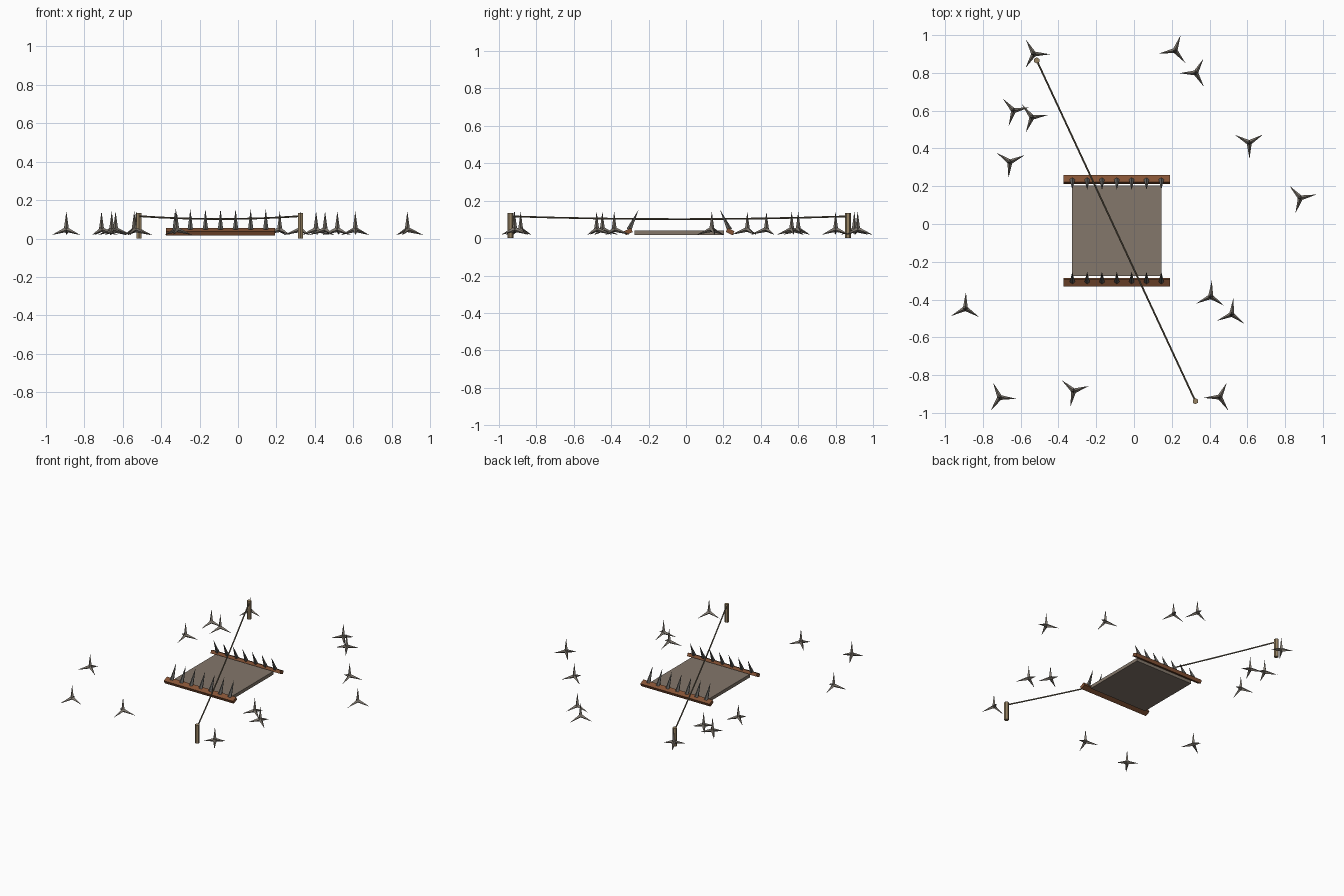
import bpy, bmesh, math
from mathutils import Vector, Matrix

if "Cube" in bpy.data.objects:
    bpy.data.objects.remove(bpy.data.objects["Cube"])


def mat(name, rgb):
    m = bpy.data.materials.new(name)
    m.diffuse_color = (*[(c / 255) ** 2.2 for c in rgb], 1)
    m.use_nodes = True
    m.node_tree.nodes["Principled BSDF"].inputs["Base Color"].default_value = m.diffuse_color
    return m


IRON = mat("dull iron", (126, 119, 110))
DARK_IRON = mat("dark iron", (96, 95, 92))
WOOD = mat("brown wood", (132, 84, 56))
STAKE = mat("stake wood", (150, 130, 100))
PLATE = mat("earth plate", (130, 118, 106))
WIRE = mat("trip wire", (112, 103, 86))


def finish(name, bm, material):
    me = bpy.data.meshes.new(name)
    bm.to_mesh(me)
    bm.free()
    me.materials.append(material)
    ob = bpy.data.objects.new(name, me)
    bpy.context.collection.objects.link(ob)
    return ob


def cone(bm, a, b, r1, r2, sides):
    """Tapered prism from point a to point b."""
    a, b = Vector(a), Vector(b)
    d = b - a
    rot = d.to_track_quat('Z', 'Y').to_matrix().to_4x4()
    bmesh.ops.create_cone(bm, cap_ends=True, segments=sides, radius1=r1, radius2=r2,
                          depth=d.length, matrix=Matrix.Translation((a + b) / 2) @ rot)


def box(bm, centre, size, tilt=0):
    bmesh.ops.create_cube(bm, size=1, matrix=Matrix.Translation(centre)
                          @ Matrix.Rotation(tilt, 4, 'X') @ Matrix.Diagonal((*size, 1)))


# Caltrops: x, y, turn in degrees
CALTROPS = [(-.53, .90, -1), (-.637, .60, 12), (-.54, .565, 8), (-.657, .328, 25),
            (.217, .918, 70), (.326, .80, 61), (.61, .43, 31), (.881, .138, 12),
            (-.893, -.447, 88), (.406, -.384, 86), (.517, -.478, 84),
            (-.71, -.918, -5), (-.319, -.884, 18), (.453, -.916, 63)]
for i, (x, y, turn) in enumerate(CALTROPS):
    bm = bmesh.new()
    c = Vector((x, y, .047))
    cone(bm, c, c + Vector((0, 0, .095)), .0135, 0, 4)
    for k in range(3):
        a = math.radians(turn + 120 * k)
        cone(bm, c, c + Vector((.086 * math.cos(a), .086 * math.sin(a), -.029)), .0135, 0, 4)
    finish(f"caltrop_{i + 1}", bm, IRON)

# Pit plate
CX, CY = -.091, -.036
bm = bmesh.new()
box(bm, (CX, CY, .029), (.472, .48, .024))
finish("pit_plate", bm, PLATE)

# Jaws: leaning rails with a row of spikes each
TILT = math.radians(25)
for name, s in (("front", -1), ("back", 1)):
    base = Vector((CX, CY + s * .272, .035))
    up = Vector((0, -s * math.sin(TILT), math.cos(TILT)))
    bm = bmesh.new()
    box(bm, base, (.565, .04, .024), -s * TILT)
    finish(f"{name}_jaw_rail", bm, WOOD)
    bm = bmesh.new()
    for k in range(-3, 4):
        p = base + Vector((k * .0785, 0, 0))
        cone(bm, p + up * .01, p + up * .13, .015, 0, 5)
    finish(f"{name}_jaw_spikes", bm, DARK_IRON)

# Stakes with the sagging trip wire
A, B = Vector((-.515, .866, 0)), Vector((.325, -.938, 0))
for name, p in (("back", A), ("front", B)):
    bm = bmesh.new()
    cone(bm, p, p + Vector((0, 0, .134)), .016, .016, 6)
    finish(f"{name}_stake", bm, STAKE)
N = 8
pts = [A.lerp(B, i / N) + Vector((0, 0, .116 - .06 * (i / N) * (1 - i / N))) for i in range(N + 1)]
bm = bmesh.new()
for p, q in zip(pts, pts[1:]):
    cone(bm, p, q, .005, .005, 5)
finish("trip_wire", bm, WIRE)
